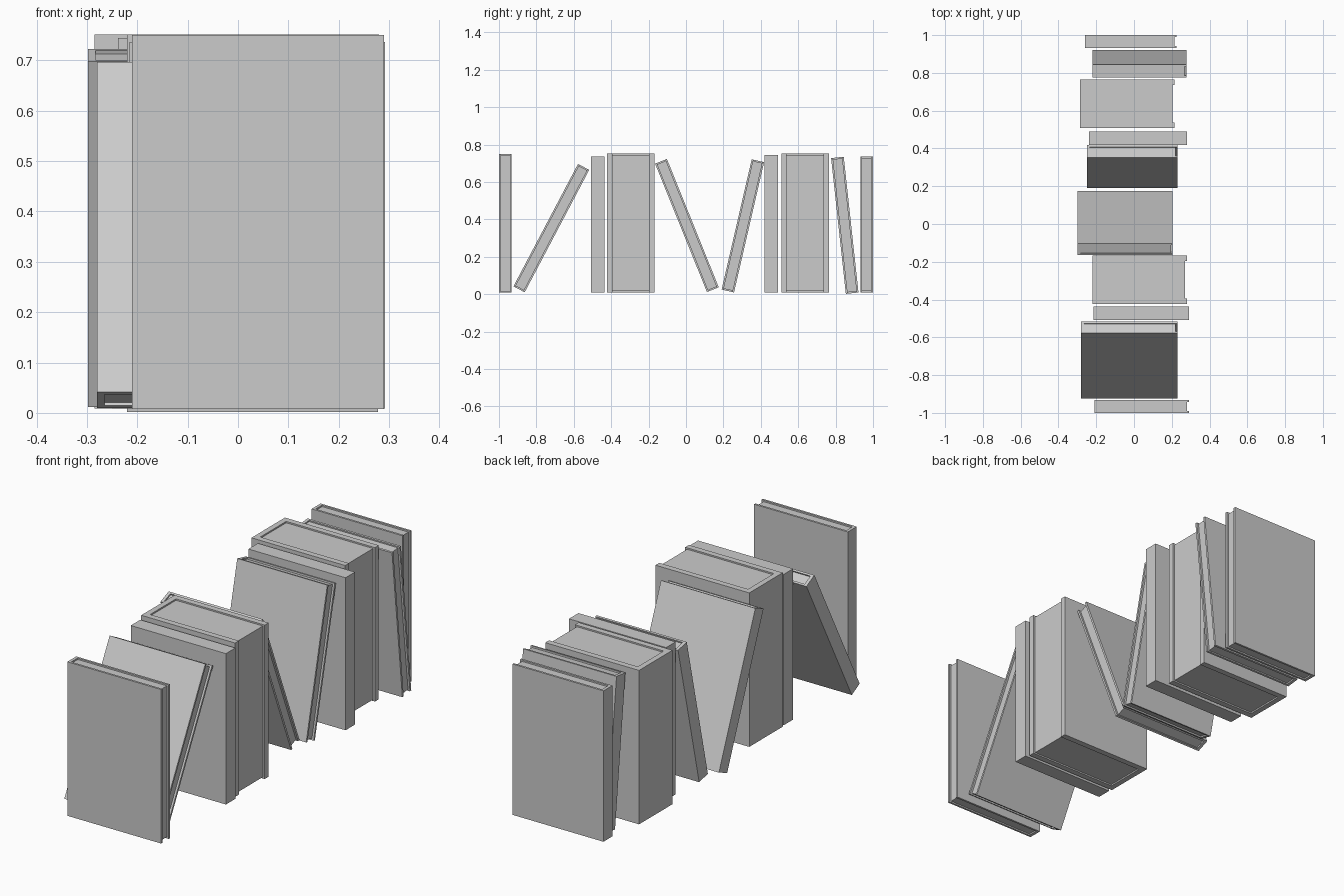
import bpy, bmesh, math
from mathutils import Matrix, Vector

if "Cube" in bpy.data.objects:
    bpy.data.objects.remove(bpy.data.objects["Cube"], do_unlink=True)

grey = bpy.data.materials.new("plain_grey")
grey.use_nodes = True
colour = (0.6, 0.6, 0.6, 1)
grey.diffuse_color = colour
grey.node_tree.nodes["Principled BSDF"].inputs["Base Color"].default_value = colour


def prism(name, outline, height, place):
    """Extrude a plan outline to a height, centred on its own z, then place it."""
    bm = bmesh.new()
    face = bm.faces.new([bm.verts.new((x, y, -height / 2)) for x, y in outline])
    top = bmesh.ops.extrude_face_region(bm, geom=[face])["geom"]
    moved = [v for v in top if isinstance(v, bmesh.types.BMVert)]
    bmesh.ops.translate(bm, verts=moved, vec=(0, 0, height))
    bmesh.ops.recalc_face_normals(bm, faces=bm.faces)
    mesh = bpy.data.meshes.new(name)
    bm.to_mesh(mesh)
    bm.free()
    mesh.materials.append(grey)
    obj = bpy.data.objects.new(name, mesh)
    obj.matrix_world = place
    bpy.context.collection.objects.link(obj)


def rectangle(x0, x1, half):
    return [(x0, -half), (x1, -half), (x1, half), (x0, half)]


def book(name, x0, x1, y, z, height, thick, lean=0, board=0.01, spine=0.015):
    """Cover with its spine on the right (-x) and a slightly recessed page block."""
    place = Matrix.Translation(Vector((0, y, z))) @ Matrix.Rotation(math.radians(-lean), 4, "X")
    half = thick / 2
    inner = half - board
    cover = [(x0, -half), (x1, -half), (x1, -inner), (x0 + spine, -inner),
             (x0 + spine, inner), (x1, inner), (x1, half), (x0, half)]
    prism(name + "_cover", cover, height, place)
    prism(name + "_pages", rectangle(x0 + spine, x1 - 0.01, inner), height - 0.014, place)


# Thin upright books at the two ends
book("front_book", -0.21, 0.29, -0.966, 0.379, 0.742, 0.068)
book("back_book", -0.26, 0.225, 0.966, 0.372, 0.727, 0.068)

# Thin leaning books
book("steep_leaning_book", -0.28, 0.23, -0.72, 0.353, 0.74, 0.068, 27.8)
book("forward_leaning_book", -0.298, 0.205, 0.005, 0.367, 0.74, 0.068, -22)
book("backward_leaning_book", -0.25, 0.23, 0.304, 0.365, 0.715, 0.068, 13)
book("slightly_leaning_book", -0.22, 0.278, 0.849, 0.368, 0.73, 0.068, -6.2)

# Thick upright books
for name, x0, x1, y in (("front_thick_book", -0.22, 0.28, -0.295),
                        ("back_thick_book", -0.285, 0.215, 0.637)):
    book(name, x0, x1, y, 0.38, 0.742, 0.255, board=0.029, spine=0.027)

# Plain closed volumes beside the thick books
for name, x0, x1, y, height in (("front_closed_volume", -0.215, 0.292, -0.473, 0.727),
                                ("back_closed_volume", -0.238, 0.28, 0.455, 0.735)):
    prism(name, rectangle(x0, x1, 0.036), height,
          Matrix.Translation(Vector((0, y, 0.009 + height / 2))))
